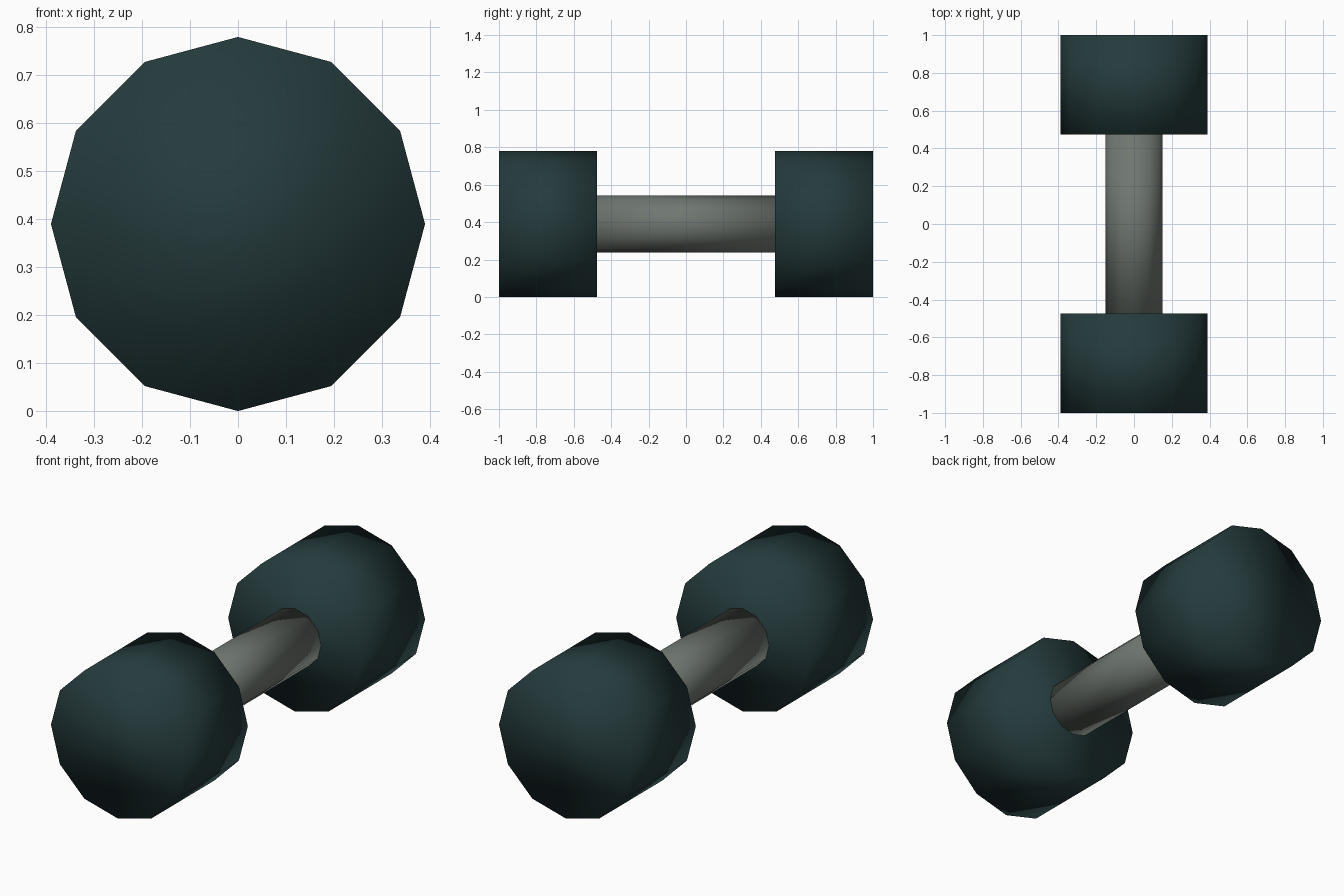
import bpy, math

if "Cube" in bpy.data.objects:
    bpy.data.objects.remove(bpy.data.objects["Cube"])

CENTRE_Z = 0.39


def material(name, colour):
    m = bpy.data.materials.new(name)
    m.diffuse_color = (*colour, 1)
    m.use_nodes = True
    m.node_tree.nodes["Principled BSDF"].inputs["Base Color"].default_value = m.diffuse_color
    return m


def cylinder(name, radius, y0, y1, mat):
    # twelve-sided cylinder along y, shaded fully smooth
    bpy.ops.mesh.primitive_cylinder_add(
        vertices=12, radius=radius, depth=y1 - y0,
        location=(0, (y0 + y1) / 2, CENTRE_Z), rotation=(math.pi / 2, 0, 0))
    ob = bpy.context.object
    ob.name = name
    bpy.ops.object.transform_apply(location=False, rotation=True, scale=True)
    ob.data.materials.append(mat)
    bpy.ops.object.shade_smooth()
    return ob


dark = material("dark teal rubber", (0.018, 0.043, 0.046))
steel = material("grey steel", (0.16, 0.185, 0.165))

# grip bar
cylinder("grip_bar", 0.152, -0.475, 0.475, steel)

# weights at both ends
cylinder("front_weight", 0.39, -1.0, -0.475, dark)
cylinder("back_weight", 0.39, 0.475, 1.0, dark)
